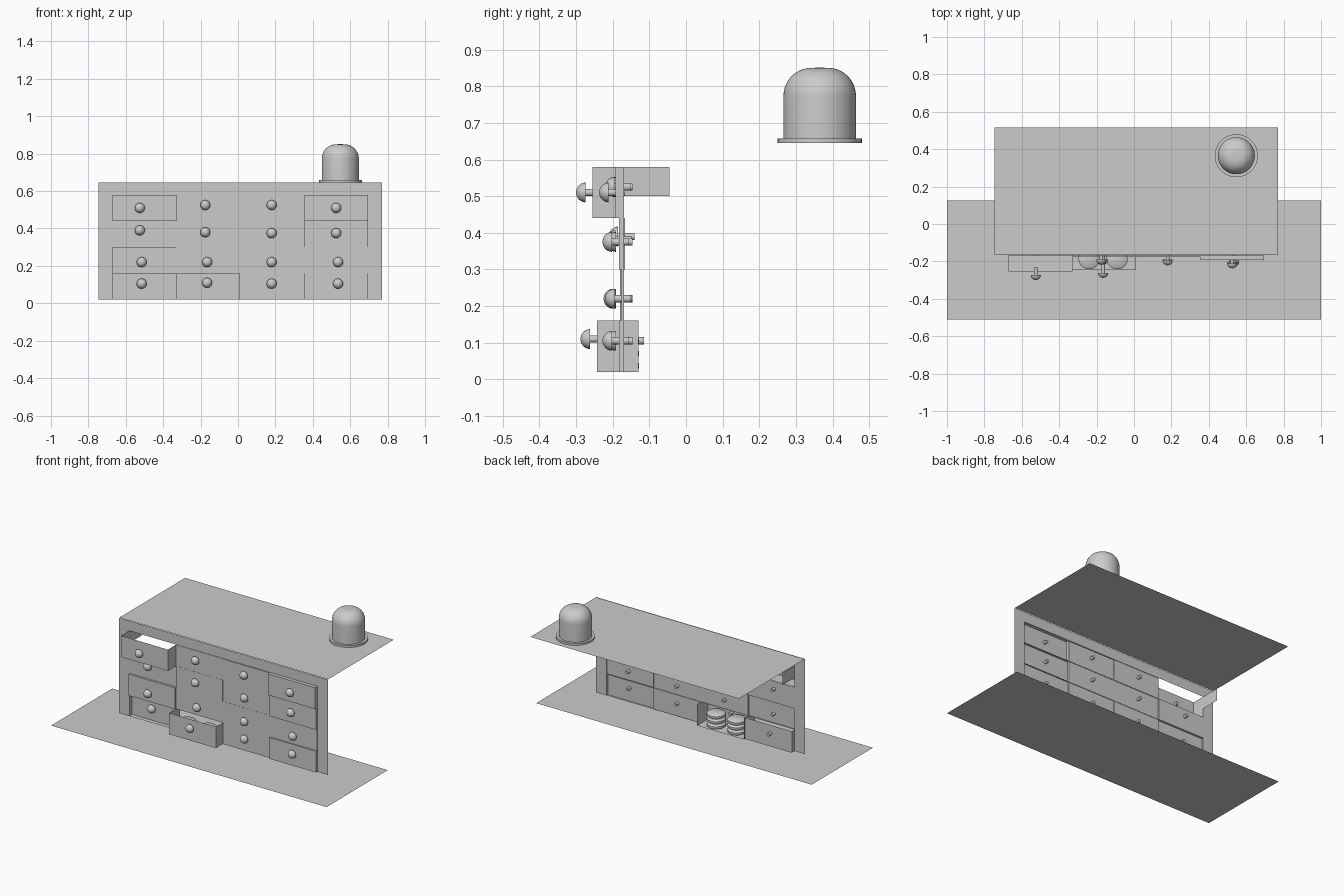
import bpy, bmesh
from math import sin, cos, pi, radians
from mathutils import Matrix

if "Cube" in bpy.data.objects:
    bpy.data.objects.remove(bpy.data.objects["Cube"])


def make(name, verts, faces):
    me = bpy.data.meshes.new(name)
    me.from_pydata(verts, [], faces)
    ob = bpy.data.objects.new(name, me)
    bpy.context.collection.objects.link(ob)
    return ob


def quads(name, qs):
    """Object made of separate four-point sheets, welded where they touch."""
    verts = [p for q in qs for p in q]
    ob = make(name, verts, [tuple(range(4 * i, 4 * i + 4)) for i in range(len(qs))])
    bm = bmesh.new()
    bm.from_mesh(ob.data)
    bmesh.ops.remove_doubles(bm, verts=bm.verts, dist=1e-5)
    bm.to_mesh(ob.data)
    bm.free()
    return ob


def flat(x0, x1, y0, y1, z):
    return [(x0, y0, z), (x1, y0, z), (x1, y1, z), (x0, y1, z)]


def front(x0, x1, z0, z1, y):
    return [(x0, y, z0), (x1, y, z0), (x1, y, z1), (x0, y, z1)]


def side(x, y0, y1, z0, z1):
    return [(x, y0, z0), (x, y1, z0), (x, y1, z1), (x, y0, z1)]


def lathe(name, profile, loc, seg=32, forward=False):
    """Revolve (radius, height) points about z, or about -y when forward."""
    bm = bmesh.new()
    vs = [bm.verts.new((r, 0, h)) for r, h in profile]
    es = [bm.edges.new(p) for p in zip(vs, vs[1:])]
    bmesh.ops.spin(bm, geom=vs + es, cent=(0, 0, 0), axis=(0, 0, 1),
                   angle=2 * pi, steps=seg)
    bmesh.ops.remove_doubles(bm, verts=bm.verts, dist=1e-5)
    bmesh.ops.recalc_face_normals(bm, faces=bm.faces)
    rot = Matrix.Rotation(radians(90), 4, 'X') if forward else Matrix()
    bmesh.ops.transform(bm, matrix=Matrix.Translation(loc) @ rot, verts=bm.verts)
    ob = make(name, [], [])
    bm.to_mesh(ob.data)
    bm.free()
    bpy.ops.object.select_all(action='DESELECT')
    ob.select_set(True)
    bpy.context.view_layer.objects.active = ob
    bpy.ops.object.shade_smooth_by_angle(angle=radians(35))
    return ob


# Floor and worktop sheets
quads("floor", [flat(-1, 1, -0.51, 0.125, 0)])
quads("worktop", [flat(-0.745, 0.77, -0.165, 0.515, 0.645)])

# Front frame around the drawer opening
PY = -0.169
quads("front_frame", [front(-0.745, -0.67, 0.02, 0.58, PY),
                      front(0.695, 0.77, 0.02, 0.58, PY),
                      front(-0.745, 0.77, 0.58, 0.645, PY)])

# Drawers: columns, rows, face depth of each, and knob heights
cols = [-0.67, -0.33, 0.01, 0.355, 0.695]
rows = [0.58, 0.44, 0.30, 0.16, 0.02]
depth = [[-0.255, -0.172, -0.176, -0.192],
         [-0.166, -0.173, -0.172, -0.183],
         [-0.180, -0.172, -0.173, -0.176],
         [-0.140, -0.243, -0.172, -0.183]]
knob_x = [[-0.525, -0.175, 0.18, 0.525],
          [-0.525, -0.175, 0.18, 0.525],
          [-0.515, -0.165, 0.18, 0.535],
          [-0.515, -0.165, 0.18, 0.535]]
knob_z = [[0.51, 0.525, 0.525, 0.51], [0.39, 0.38, 0.375, 0.375],
          [0.22] * 4, [0.105, 0.11, 0.105, 0.105]]

# Knob: stem passing through the face, half-round head
knob = [(0, -0.026), (0.010, -0.026), (0.010, 0.019), (0.027, 0.019)]
knob += [(0.027 * cos(a * pi / 16), 0.019 + 0.026 * sin(a * pi / 16)) for a in range(1, 8)]
knob += [(0, 0.045)]

for r in range(4):
    for c in range(4):
        x0, x1, z0, z1, y = cols[c], cols[c + 1], rows[r + 1], rows[r], depth[r][c]
        back = -0.13 if (r, c) == (3, 1) else PY
        qs = [front(x0, x1, z0, z1, y), side(x0, y, back, z0, z1),
              side(x1, y, back, z0, z1), flat(x0, x1, y, back, z0)]
        if abs(y - PY) < 0.03 and y < PY:
            qs.append(flat(x0, x1, y, back, z1))
        quads(f"drawer_{r + 1}_{c + 1}", qs)
        lathe(f"knob_{r + 1}_{c + 1}", knob, (knob_x[r][c], y, knob_z[r][c]), 20, True)

# Inner runner beside the open top drawer
quads("drawer_runner", [side(-0.67, PY, -0.045, 0.50, 0.58)])

# Stacks of round discs in the open bottom drawer
disc = [(0, 0), (0.045, 0), (0.057, 0.008), (0.057, 0.022), (0.045, 0.03), (0, 0.03)]
for i, x in enumerate((-0.24, -0.09)):
    for k in range(3):
        lathe(f"disc_{i + 1}_{k + 1}", disc, (x, -0.185, 0.022 + 0.033 * k), 24)

# Domed jar on its round base plate
lathe("dome_base", [(0, 0), (0.115, 0), (0.115, 0.013), (0, 0.013)], (0.547, 0.365, 0.645), 48)
dome = [(0.099, 0), (0.099, 0.115)]
dome += [(0.024 + 0.075 * cos(a * pi / 20), 0.115 + 0.077 * sin(a * pi / 20)) for a in range(1, 11)]
dome += [(0, 0.193)]
lathe("dome", dome, (0.547, 0.365, 0.658), 48)
